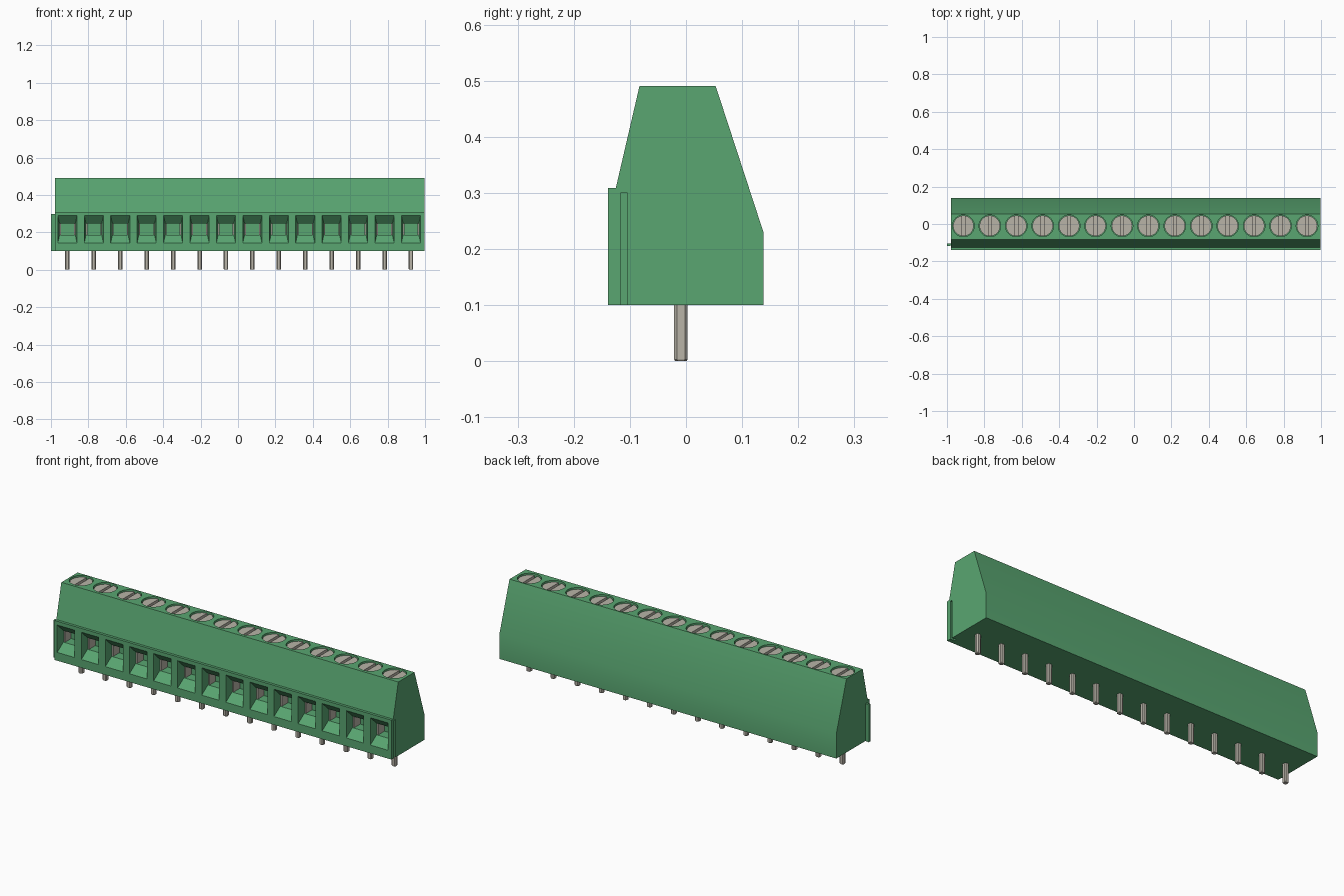
import bpy, bmesh, math
from mathutils import Vector

cube = bpy.data.objects.get("Cube")
if cube:
    bpy.data.objects.remove(cube, do_unlink=True)

COUNT, PITCH, FIRST = 14, 0.1413, -0.912
X0, X1 = -0.978, 0.998          # ends of the housing
PIN_Y = -0.010                  # centre line of screws and pins
XS = [FIRST + i * PITCH for i in range(COUNT)]


def material(name, rgb, rough):
    m = bpy.data.materials.new(name)
    m.use_nodes = True
    m.diffuse_color = (*rgb, 1)
    bsdf = next(n for n in m.node_tree.nodes if n.type == 'BSDF_PRINCIPLED')
    bsdf.inputs["Base Color"].default_value = (*rgb, 1)
    bsdf.inputs["Roughness"].default_value = rough
    return m


green = material("green plastic", (0.10, 0.38, 0.165), 0.6)
metal = material("grey metal", (0.48, 0.455, 0.39), 0.5)


def loft(bm, rings):
    """Closed solid through a list of equally long point rings."""
    loops = [[bm.verts.new(p) for p in r] for r in rings]
    n = len(loops[0])
    for a, b in zip(loops, loops[1:]):
        for i in range(n):
            j = (i + 1) % n
            bm.faces.new((a[i], a[j], b[j], b[i]))
    bm.faces.new(loops[0][::-1])
    bm.faces.new(loops[-1])


def finish(bm, name, mat):
    bmesh.ops.recalc_face_normals(bm, faces=bm.faces)
    me = bpy.data.meshes.new(name)
    bm.to_mesh(me)
    bm.free()
    me.materials.append(mat)
    ob = bpy.data.objects.new(name, me)
    bpy.context.collection.objects.link(ob)
    return ob


def solid(name, mat, *ring_sets):
    bm = bmesh.new()
    for rings in ring_sets:
        loft(bm, rings)
    return finish(bm, name, mat)


def box(x0, x1, y0, y1, z0, z1):
    return [[(x0, y0, z), (x1, y0, z), (x1, y1, z), (x0, y1, z)] for z in (z0, z1)]


def disc(x, y, z, r, n=32):
    return [(x + r * math.cos(2 * math.pi * i / n),
             y + r * math.sin(2 * math.pi * i / n), z) for i in range(n)]


def cut(target, cutter):
    """Subtract the cutter from the target, then discard the cutter."""
    mod = target.modifiers.new("cut", 'BOOLEAN')
    mod.operation, mod.solver, mod.object = 'DIFFERENCE', 'EXACT', cutter
    cutter.hide_render = True
    with bpy.context.temp_override(object=target, active_object=target,
                                   selected_objects=[target]):
        bpy.ops.object.modifier_apply(modifier=mod.name)
    bpy.data.objects.remove(cutter, do_unlink=True)


def smooth(ob):
    bpy.ops.object.select_all(action='DESELECT')
    ob.select_set(True)
    bpy.context.view_layer.objects.active = ob
    bpy.ops.object.shade_smooth_by_angle(angle=math.radians(30))


def copies(ob, name):
    """Repeat a part modelled at x = 0 at every terminal."""
    ob.location.x = XS[0]
    for i, x in enumerate(XS[1:], 2):
        c = bpy.data.objects.new(f"{name}_{i}", ob.data)
        c.location.x = x
        bpy.context.collection.objects.link(c)


# Housing: side profile stretched along x
profile = [(-0.139, 0.10), (-0.139, 0.309), (-0.125, 0.309), (-0.083, 0.49),
           (0.053, 0.49), (0.138, 0.23), (0.138, 0.10)]
housing = solid("housing", green, [[(x, y, z) for y, z in profile] for x in (X0, X1)])


# Wire entries: a funnel leading into a straight pocket
def entry(x):
    def ring(y, w, z0, z1):
        return [(x - w, y, z0), (x + w, y, z0), (x + w, y, z1), (x - w, y, z1)]
    return [ring(-0.15, 0.0535, 0.132, 0.301), ring(-0.139, 0.051, 0.144, 0.289),
            ring(-0.10, 0.042, 0.186, 0.247), ring(-0.045, 0.042, 0.186, 0.247)]


cut(housing, solid("entry_cutter", green, *[entry(x) for x in XS]))

# Screw wells in the top
cut(housing, solid("well_cutter", green,
                   *[[disc(x, PIN_Y, z, 0.058) for z in (0.455, 0.51)] for x in XS]))


# Dovetail key on one end, matching groove in the other
def dovetail(x, z0, z1, grow=0.0):
    a, b, d = 0.005 + grow, 0.0075 + grow, 0.022
    return [[(x + 0.002, -0.1105 - a, z), (x + 0.002, -0.1105 + a, z),
             (x - d, -0.1105 + b, z), (x - d, -0.1105 - b, z)] for z in (z0, z1)]


cut(housing, solid("groove_cutter", green, dovetail(X1, 0.09, 0.30, 0.001)))
solid("dovetail_key", green, dovetail(X0, 0.10, 0.298))
smooth(housing)

# Slotted screws sunk in the wells
screw = solid("screw_1", metal, [disc(0, PIN_Y, 0.452, 0.055), disc(0, PIN_Y, 0.482, 0.055)])
cut(screw, solid("slot_cutter", metal, box(-0.008, 0.008, -0.1, 0.1, 0.466, 0.5)))
smooth(screw)
copies(screw, "screw")

# Metal clamp walls inside the wire entries
clamp = solid("clamp_1", metal,
              *[box(s * 0.0385 - 0.0035, s * 0.0385 + 0.0035, -0.096, -0.044, 0.185, 0.248)
                for s in (-1, 1)])
copies(clamp, "clamp")


# Solder pins with chamfered corners and tips
def pin_ring(z, h, c=0.005):
    pts = [(h, -h + c), (h, h - c), (h - c, h), (-h + c, h),
           (-h, h - c), (-h, -h + c), (-h + c, -h), (h - c, -h)]
    return [(x, y + PIN_Y + 0.001, z) for x, y in pts]


pin = solid("pin_1", metal, [pin_ring(0, 0.010), pin_ring(0.003, 0.012), pin_ring(0.11, 0.012)])
copies(pin, "pin")
